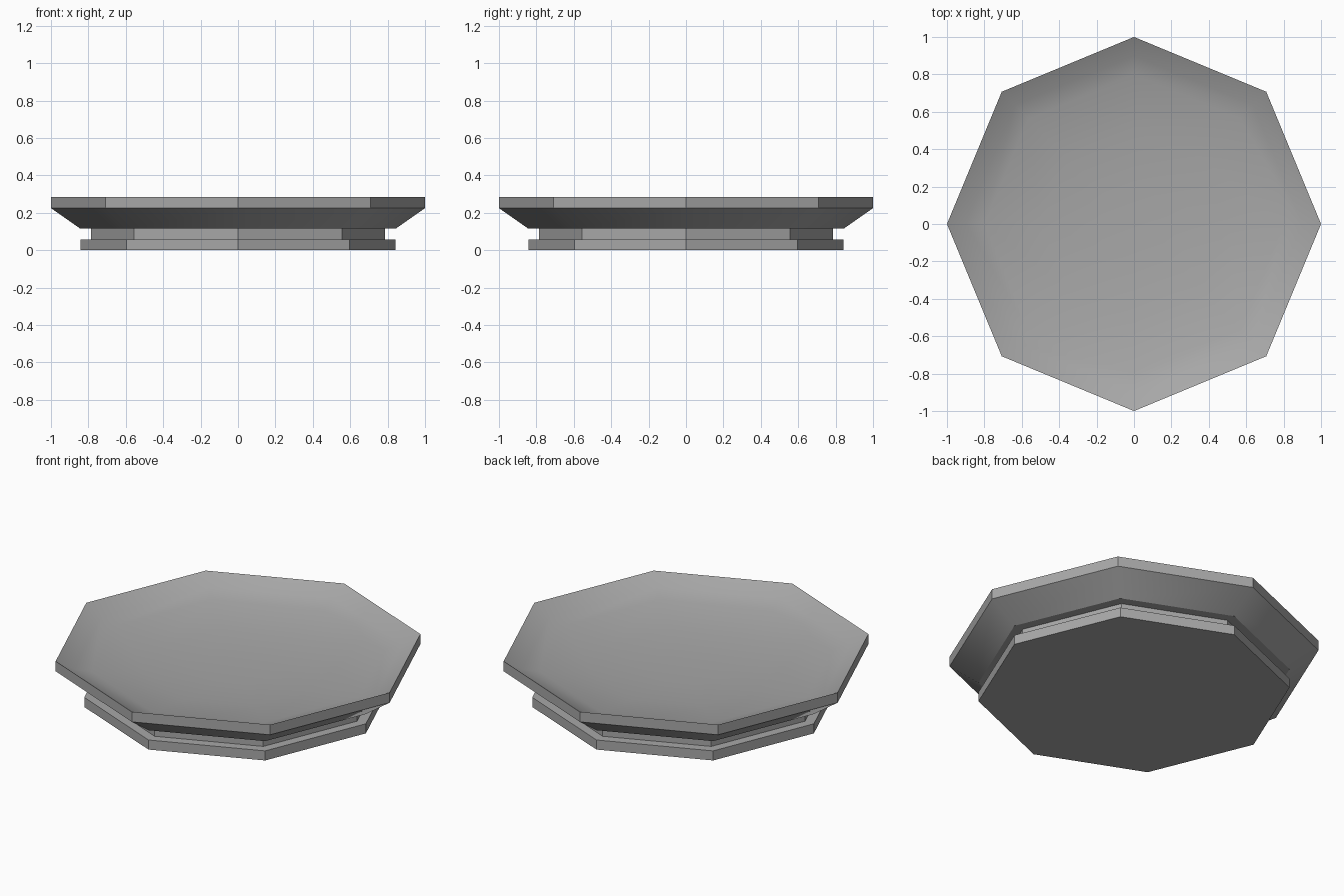
import bpy, bmesh, math

cube = bpy.data.objects.get("Cube")
if cube:
    bpy.data.objects.remove(cube, do_unlink=True)

SIDES = 8

stone = bpy.data.materials.new("grey stone")
stone.use_nodes = True
colour = (0.39, 0.39, 0.39, 1)
stone.diffuse_color = colour
stone.node_tree.nodes["Principled BSDF"].inputs["Base Color"].default_value = colour


def octagon_part(name, profile):
    """Stack octagonal rings of (radius, height) and cap both ends."""
    bm = bmesh.new()
    rings = []
    for radius, z in profile:
        angles = [math.tau * i / SIDES for i in range(SIDES)]
        rings.append([bm.verts.new((radius * math.cos(a), radius * math.sin(a), z))
                      for a in angles])
    for low, high in zip(rings, rings[1:]):
        for i in range(SIDES):
            j = (i + 1) % SIDES
            bm.faces.new((low[i], low[j], high[j], high[i]))
    bm.faces.new(rings[0][::-1])
    bm.faces.new(rings[-1])
    bmesh.ops.recalc_face_normals(bm, faces=bm.faces)
    mesh = bpy.data.meshes.new(name)
    bm.to_mesh(mesh)
    bm.free()
    mesh.materials.append(stone)
    obj = bpy.data.objects.new(name, mesh)
    bpy.context.collection.objects.link(obj)
    bpy.ops.object.select_all(action='DESELECT')
    obj.select_set(True)
    bpy.context.view_layer.objects.active = obj
    bpy.ops.object.shade_smooth_by_angle(angle=math.radians(30))
    return obj


# Foot plate and recessed neck
octagon_part("foot", [(0.843, 0), (0.843, 0.057)])
octagon_part("neck", [(0.785, 0.057), (0.785, 0.115)])

# Dish: flared underside, upright rim, shallow rounded hollow on top
octagon_part("dish", [(0.843, 0.115), (1, 0.225), (1, 0.285),
                      (0.9, 0.232), (0.8, 0.205), (0.5, 0.168), (0.2, 0.155)])
